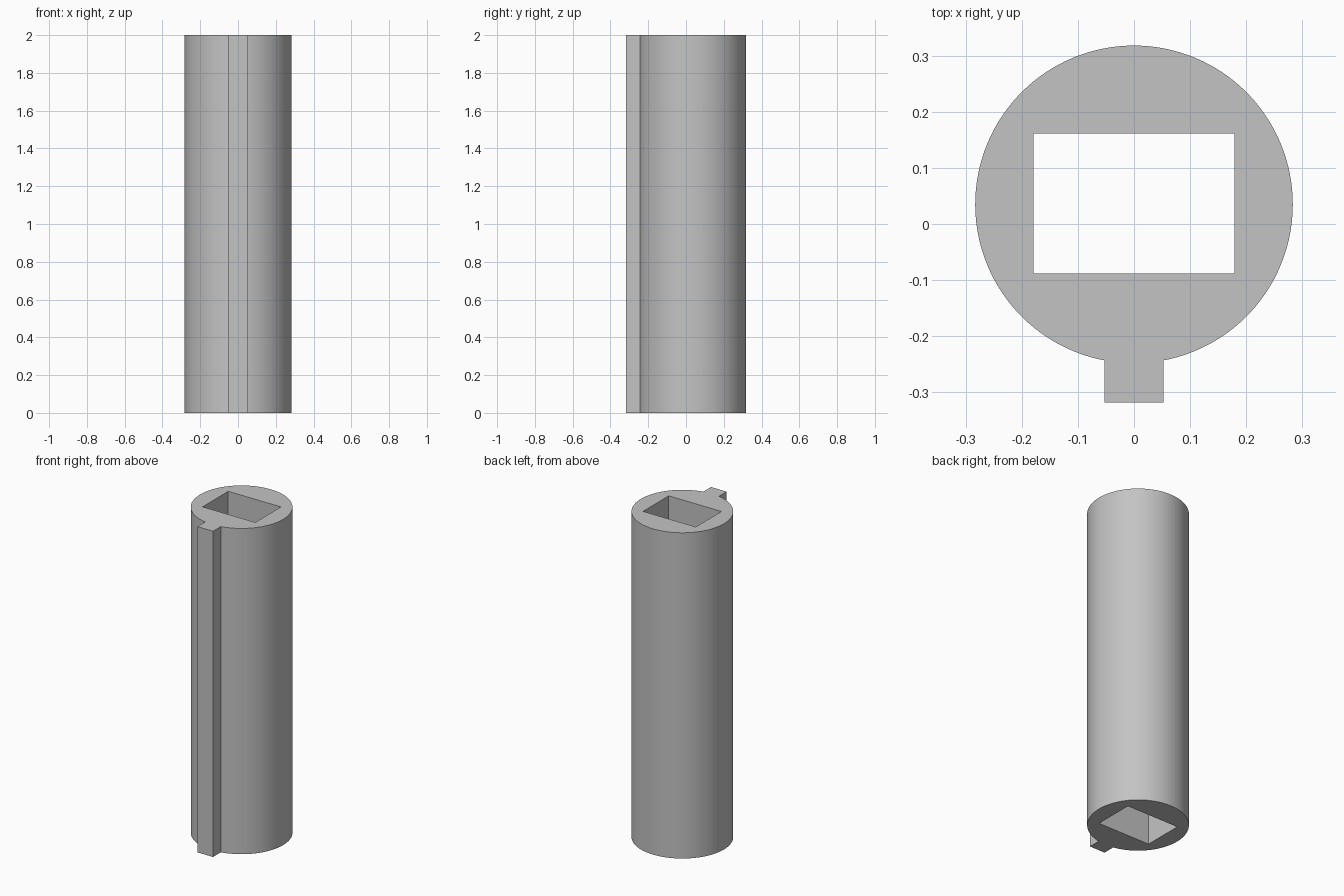
import bpy, bmesh
from math import asin, cos, sin, pi, radians

cube = bpy.data.objects.get("Cube")
if cube:
    bpy.data.objects.remove(cube, do_unlink=True)

HEIGHT = 2.0
RADIUS, CENTRE_Y = 0.283, 0.035
KEY_HALF, KEY_Y = 0.053, -0.318
HOLE_X, HOLE_FRONT, HOLE_BACK = 0.179, -0.088, 0.161
SEGMENTS = 120

grey = bpy.data.materials.new("plain grey")
grey.use_nodes = True
colour = (0.55, 0.55, 0.55, 1.0)
grey.diffuse_color = colour
grey.node_tree.nodes["Principled BSDF"].inputs["Base Color"].default_value = colour

# Round outline, open at the front where the key rib leaves it
gap = asin(KEY_HALF / RADIUS)
start, sweep = -pi / 2 + gap, 2 * (pi - gap)
angles = [start + sweep * i / SEGMENTS for i in range(SEGMENTS + 1)]
outline = [(RADIUS * cos(a), CENTRE_Y + RADIUS * sin(a)) for a in angles]
outline += [(-KEY_HALF, KEY_Y), (KEY_HALF, KEY_Y)]

# Rectangular through hole
hole = [(-HOLE_X, HOLE_FRONT), (HOLE_X, HOLE_FRONT),
        (HOLE_X, HOLE_BACK), (-HOLE_X, HOLE_BACK)]

bm = bmesh.new()


def add_loop(points):
    verts = [bm.verts.new((x, y, 0)) for x, y in points]
    return [bm.edges.new((v, verts[i - 1])) for i, v in enumerate(verts)]


# Fill the cross-section between both loops and raise it
edges = add_loop(outline) + add_loop(hole)
bmesh.ops.triangle_fill(bm, use_beauty=True, use_dissolve=False, edges=edges)
raised = bmesh.ops.extrude_face_region(bm, geom=bm.faces[:], use_keep_orig=True)
top = [g for g in raised["geom"] if isinstance(g, bmesh.types.BMVert)]
bmesh.ops.translate(bm, verts=top, vec=(0, 0, HEIGHT))
bmesh.ops.recalc_face_normals(bm, faces=bm.faces[:])

mesh = bpy.data.meshes.new("keyed_tube")
bm.to_mesh(mesh)
bm.free()
mesh.materials.append(grey)
tube = bpy.data.objects.new("keyed_tube", mesh)
bpy.context.collection.objects.link(tube)

# Smooth round wall with crisp edges
bpy.ops.object.select_all(action="DESELECT")
tube.select_set(True)
bpy.context.view_layer.objects.active = tube
bpy.ops.object.shade_smooth_by_angle(angle=radians(30))
